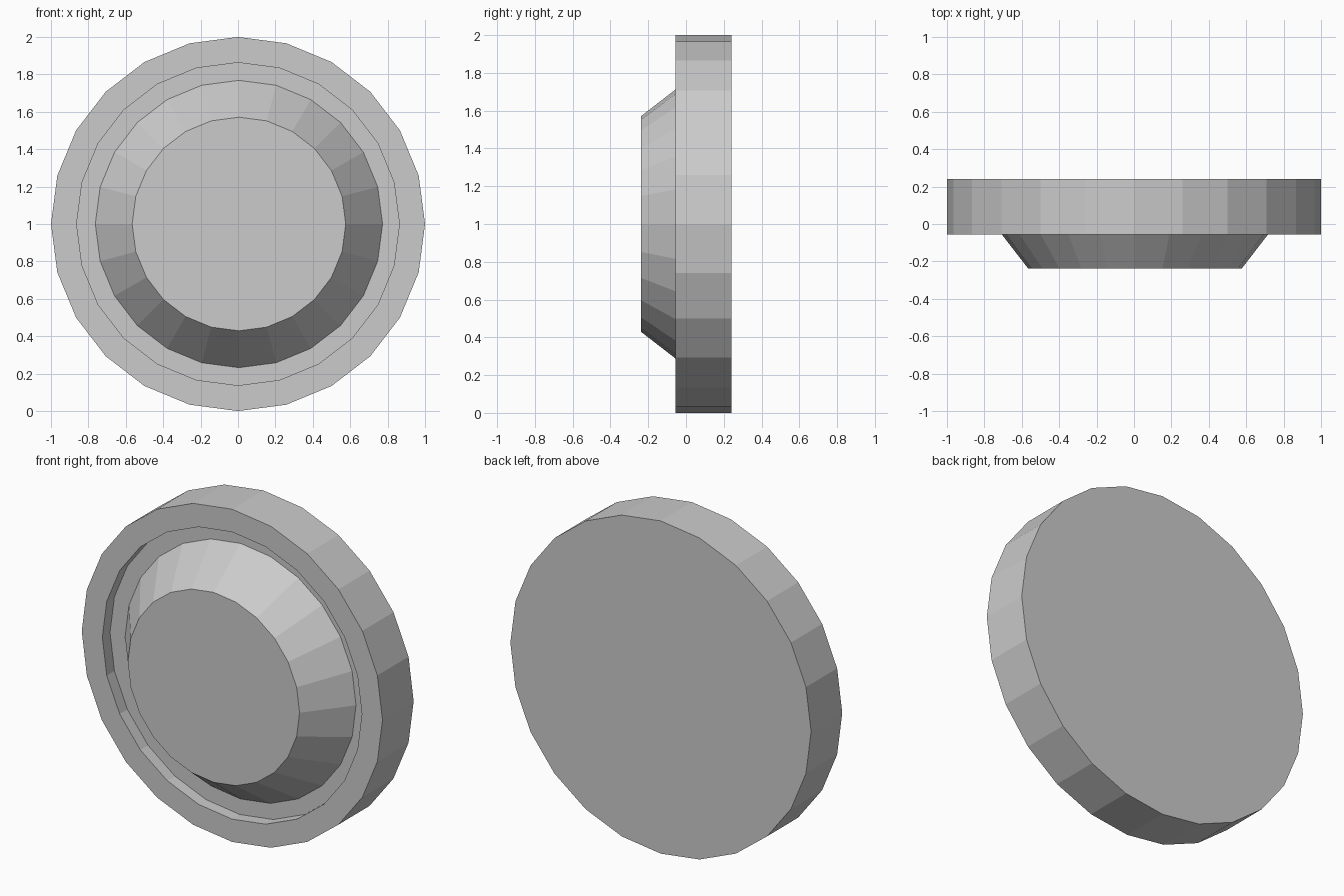
import bpy, bmesh
from math import cos, sin, tau

if "Cube" in bpy.data.objects:
    bpy.data.objects.remove(bpy.data.objects["Cube"])

SIDES = 24


def lathe(name, profile, cx=0.0, cz=1.0):
    """Spin (radius, y) points about the y axis, capping both ends flat."""
    bm = bmesh.new()
    rings = []
    for r, y in profile:
        rings.append([bm.verts.new((cx + r * cos(tau * i / SIDES), y,
                                    cz + r * sin(tau * i / SIDES)))
                      for i in range(SIDES)])
    for a, b in zip(rings, rings[1:]):
        for i in range(SIDES):
            j = (i + 1) % SIDES
            bm.faces.new((a[i], a[j], b[j], b[i]))
    bm.faces.new(rings[0])
    bm.faces.new(rings[-1])
    bmesh.ops.recalc_face_normals(bm, faces=bm.faces)
    mesh = bpy.data.meshes.new(name)
    bm.to_mesh(mesh)
    bm.free()
    obj = bpy.data.objects.new(name, mesh)
    bpy.context.collection.objects.link(obj)
    return obj


FLOOR = 0.017  # depth of the recess floor

# Thick disc with a raised rim around a shallow recess
lathe("rimmed_disc", [(1.0, 0.24), (1.0, -0.056), (0.863, -0.056), (0.863, FLOOR)])

# Tapered boss rising from the recess, set a hair off centre
lathe("tapered_boss", [(0.768, FLOOR), (0.571, -0.238)], cx=0.005)
